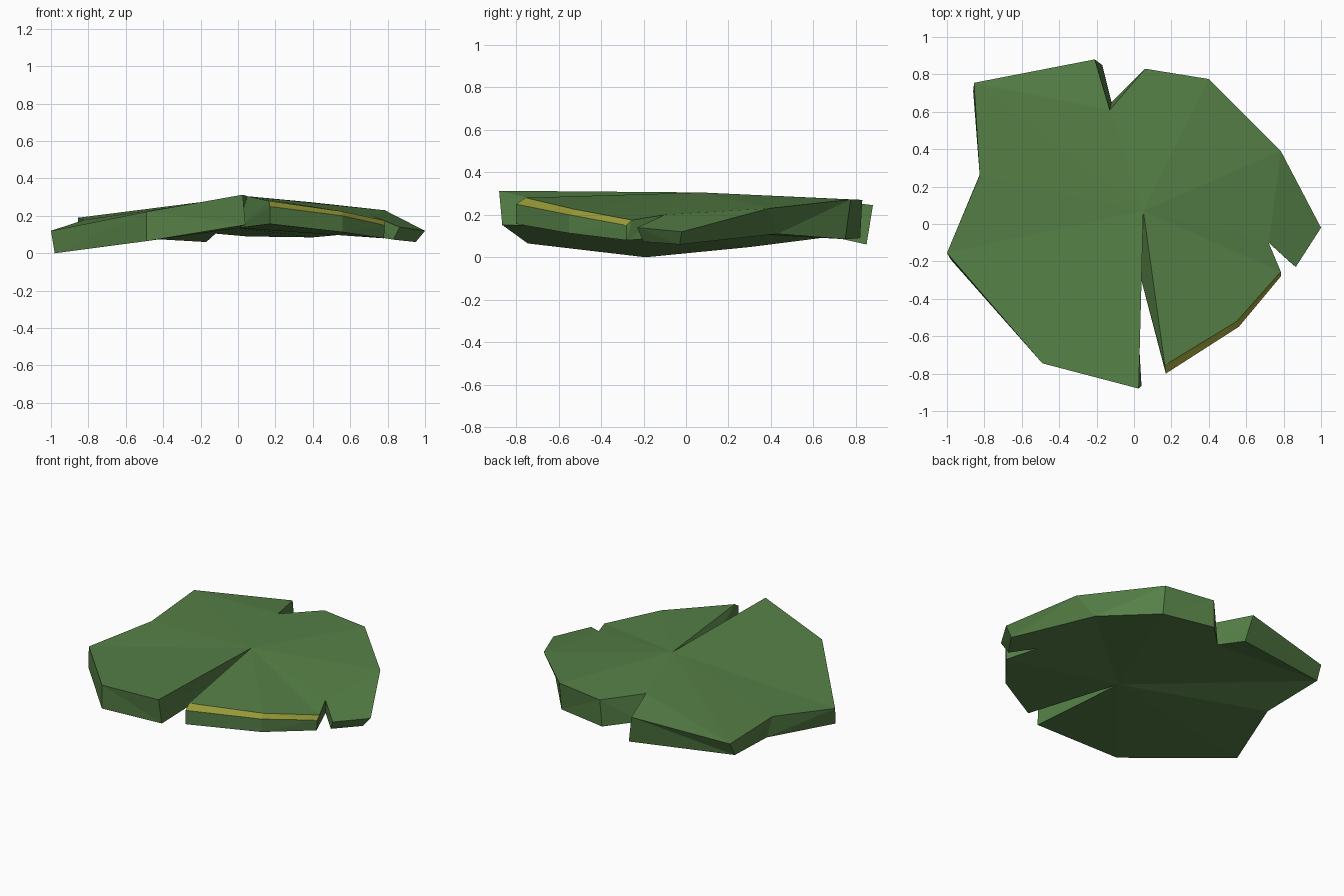
import bpy, bmesh
from mathutils import Vector

if "Cube" in bpy.data.objects:
    bpy.data.objects.remove(bpy.data.objects["Cube"])

def material(name, rgb):
    m = bpy.data.materials.new(name)
    m.diffuse_color = (*rgb, 1)
    m.use_nodes = True
    m.node_tree.nodes["Principled BSDF"].inputs["Base Color"].default_value = m.diffuse_color
    return m

# Leaf outline, counter-clockwise from the slit: (top point, bottom point)
rim = [
    ((0.05, 0.07, 0.305), (0.00, -0.15, 0.135)),    # 0 slit apex
    ((0.165, -0.755, 0.28), (0.17, -0.80, 0.157)),  # 1 right lobe
    ((0.55, -0.52, 0.225), (0.56, -0.55, 0.113)),
    ((0.785, -0.255, 0.175), (0.78, -0.28, 0.08)),
    ((0.72, -0.10, 0.20), (0.70, -0.07, 0.095)),    # 4 right nick
    ((0.865, -0.23, 0.14), (0.83, -0.20, 0.073)),
    ((1.00, -0.02, 0.12), (0.95, -0.03, 0.06)),
    ((0.785, 0.39, 0.23), (0.67, 0.43, 0.11)),
    ((0.40, 0.775, 0.272), (0.40, 0.75, 0.085)),
    ((0.06, 0.83, 0.27), (0.05, 0.82, 0.09)),
    ((-0.13, 0.61, 0.28), (-0.12, 0.65, 0.105)),    # 10 back nick
    ((-0.21, 0.88, 0.245), (-0.17, 0.85, 0.06)),
    ((-0.855, 0.755, 0.19), (-0.86, 0.71, 0.10)),
    ((-0.825, 0.26, 0.178), (-0.81, 0.30, 0.048)),
    ((-1.00, -0.155, 0.12), (-0.98, -0.19, 0.0)),
    ((-0.49, -0.745, 0.222), (-0.49, -0.745, 0.065)),
    ((0.025, -0.88, 0.313), (0.04, -0.865, 0.152)),
]
# Lower edge of the yellow band on the right lobe
band = {1: (0.17, -0.80, 0.25), 2: (0.56, -0.55, 0.20), 3: (0.785, -0.28, 0.15)}

bm = bmesh.new()
top = [bm.verts.new(t) for t, b in rim]
bottom = [bm.verts.new(b) for t, b in rim]
mid = {i: bm.verts.new(p) for i, p in band.items()}
n = len(rim)

# Upper and lower skins: fan from the slit apex, plus flaps beside the nicks
fan = [1, 2, 3, 4, 7, 8, 9, 10, 12, 13, 14, 15, 16]
tris = [(0, a, b) for a, b in zip(fan, fan[1:])]
tris += [(4, 5, 6), (4, 6, 7), (10, 11, 12)]
for t in tris:
    bm.faces.new([top[i] for i in t])
    bm.faces.new([bottom[i] for i in reversed(t)])

# Side walls, with the band inset along the right lobe
for i in range(n):
    j = (i + 1) % n
    if i in mid and j in mid:
        f = bm.faces.new([top[i], mid[i], mid[j], top[j]])
        f.material_index = 1
        bm.faces.new([mid[i], bottom[i], bottom[j], mid[j]])
    else:
        loop = [top[i]]
        if i in mid:
            loop.append(mid[i])
        loop += [bottom[i], bottom[j]]
        if j in mid:
            loop.append(mid[j])
        bm.faces.new(loop + [top[j]])

bmesh.ops.triangulate(bm, faces=[f for f in bm.faces if len(f.verts) > 3])
bmesh.ops.recalc_face_normals(bm, faces=bm.faces)
mesh = bpy.data.meshes.new("leaf_pad")
bm.to_mesh(mesh)
bm.free()
mesh.materials.append(material("leaf green", (0.092, 0.215, 0.062)))
mesh.materials.append(material("yellow edge", (0.32, 0.33, 0.04)))
leaf = bpy.data.objects.new("leaf_pad", mesh)
bpy.context.collection.objects.link(leaf)
